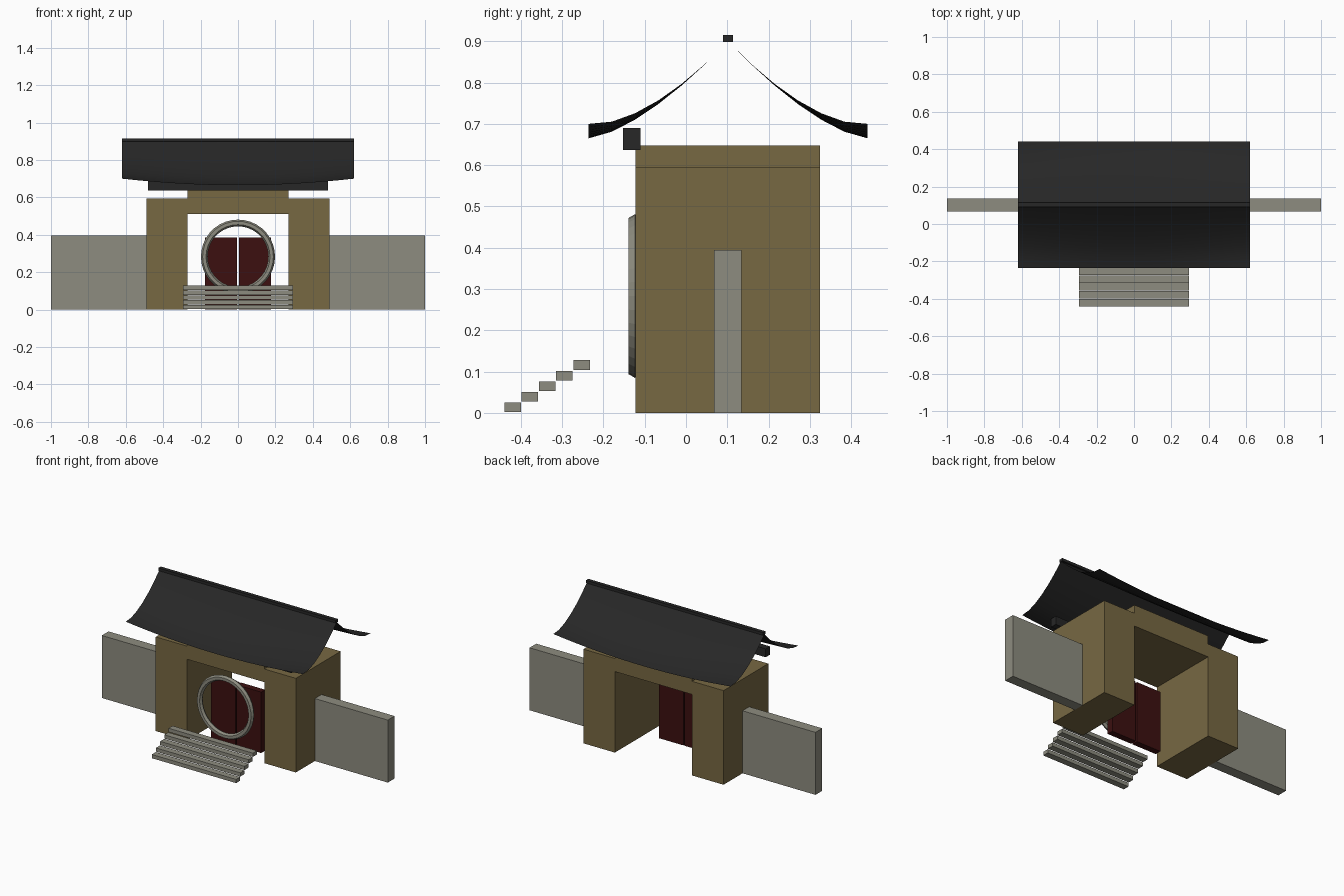
import bpy, bmesh, math

if "Cube" in bpy.data.objects:
    bpy.data.objects.remove(bpy.data.objects["Cube"])


def material(name, rgb):
    m = bpy.data.materials.new(name)
    m.diffuse_color = (*rgb, 1)
    m.use_nodes = True
    m.node_tree.nodes["Principled BSDF"].inputs["Base Color"].default_value = m.diffuse_color
    return m


STONE = material("grey_stone", (0.27, 0.265, 0.215))
BROWN = material("brown_masonry", (0.185, 0.138, 0.055))
TILE = material("black_tile", (0.02, 0.02, 0.02))
RED = material("dark_red_wood", (0.045, 0.005, 0.005))


def add_object(name, bm, mat):
    mesh = bpy.data.meshes.new(name)
    bm.to_mesh(mesh)
    bm.free()
    mesh.materials.append(mat)
    ob = bpy.data.objects.new(name, mesh)
    bpy.context.collection.objects.link(ob)
    return ob


def box(name, xs, ys, zs, mat):
    """Box given by its min and max on each axis."""
    bm = bmesh.new()
    bmesh.ops.create_cube(bm, size=1)
    for v in bm.verts:
        v.co = [(a + b) / 2 + c * (b - a) for c, (a, b) in zip(v.co, (xs, ys, zs))]
    return add_object(name, bm, mat)


def mirrored_box(name, x0, x1, ys, zs, mat):
    box("right_" + name, (x0, x1), ys, zs, mat)
    box("left_" + name, (-x1, -x0), ys, zs, mat)


# Gate body: piers, lintel, boundary walls, doors
mirrored_box("pier", 0.27, 0.49, (-0.122, 0.325), (0, 0.595), BROWN)
box("lintel", (-0.27, 0.27), (-0.122, 0.325), (0.512, 0.648), BROWN)
mirrored_box("boundary_wall", 0.49, 1.0, (0.068, 0.135), (0, 0.395), STONE)
mirrored_box("door", 0.005, 0.176, (-0.02, 0.02), (0.0, 0.385), RED)

# Eave beam and ridge cap
box("eave_beam", (-0.48, 0.48), (-0.152, -0.11), (0.637, 0.69), TILE)
box("ridge_cap", (-0.62, 0.62), (0.09, 0.114), (0.898, 0.915), TILE)

# Floating stair slabs
for i in range(5):
    y, z = -0.44 + 0.0418 * i, 0.002 + 0.0255 * i
    box(f"step_{i + 1}", (-0.295, 0.295), (y, y + 0.04), (z, z + 0.0235), STONE)

# Round moon-gate ring with a six-sided section
bpy.ops.mesh.primitive_torus_add(major_radius=0.18, minor_radius=0.018,
                                 major_segments=36, minor_segments=6,
                                 location=(0, -0.124, 0.283),
                                 rotation=(math.pi / 2, 0, 0))
ring = bpy.context.object
ring.name = "moon_gate_ring"
ring.data.materials.append(STONE)


# Curved roof sheets: concave slope, with corners lifting toward the ends
def roof_slope(name, side, nx=16, nt=6):
    bm = bmesh.new()
    rows = []
    for j in range(nt + 1):
        t = j / nt
        row = []
        for i in range(nx + 1):
            u = 2 * i / nx - 1
            z = 0.9 - 0.235 * (1 - (1 - t) ** 1.5) + 0.035 * t * t * u * u
            row.append(bm.verts.new((0.62 * u, 0.102 + side * 0.338 * t, z)))
        rows.append(row)
    for a, b in zip(rows, rows[1:]):
        for i in range(nx):
            bm.faces.new((a[i], a[i + 1], b[i + 1], b[i]))
    bm.normal_update()
    if sum(f.normal.z for f in bm.faces) < 0:
        bmesh.ops.reverse_faces(bm, faces=bm.faces[:])
    ob = add_object(name, bm, TILE)
    for p in ob.data.polygons:
        p.use_smooth = True


roof_slope("front_roof_slope", -1)
roof_slope("back_roof_slope", 1)
